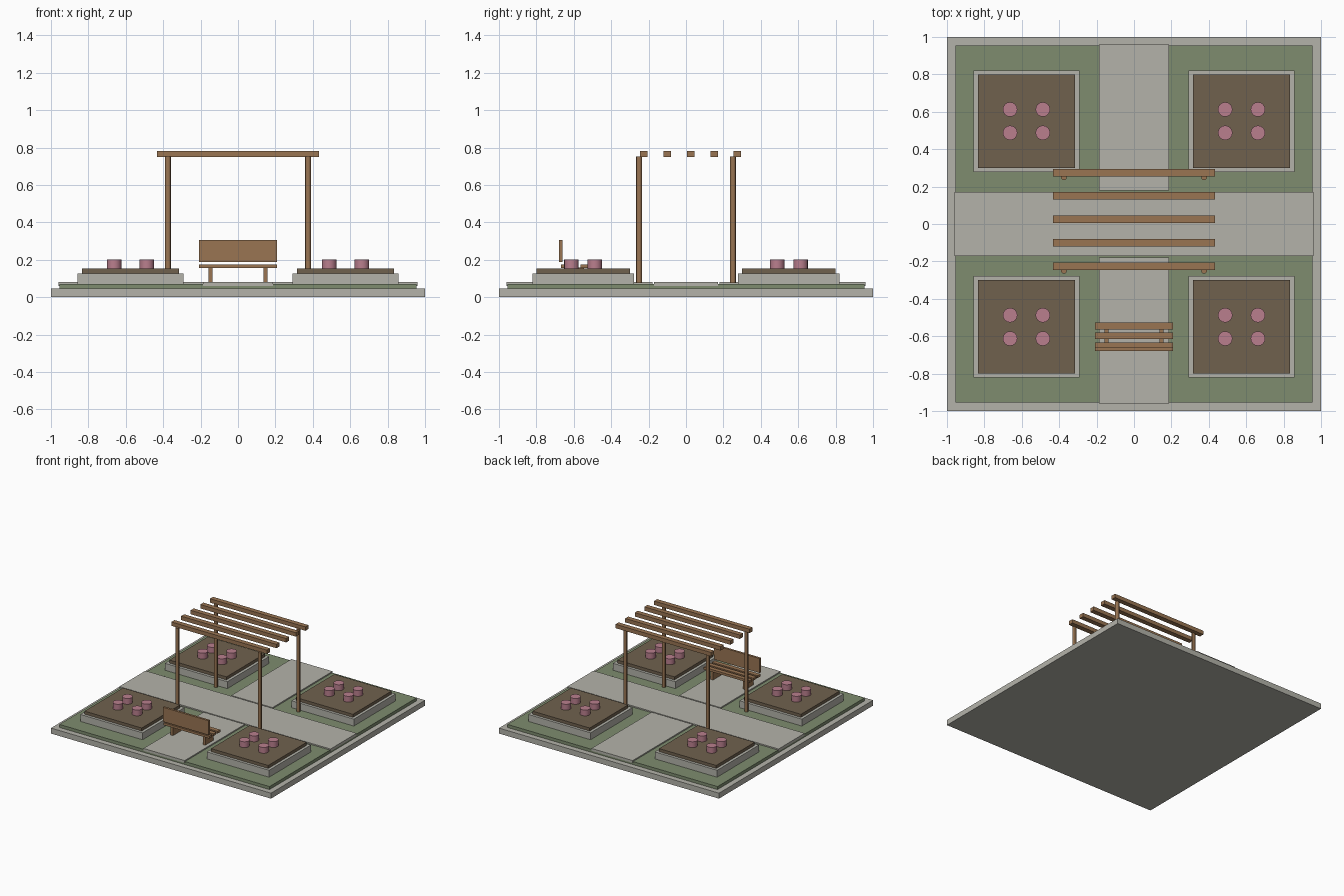
import bpy

if "Cube" in bpy.data.objects:
    bpy.data.objects.remove(bpy.data.objects["Cube"])


def material(name, rgb):
    m = bpy.data.materials.new(name)
    m.diffuse_color = (*rgb, 1)
    m.use_nodes = True
    m.node_tree.nodes["Principled BSDF"].inputs["Base Color"].default_value = m.diffuse_color
    return m


STONE = material("pale_stone", (0.456, 0.450, 0.400))
GRASS = material("grass_green", (0.209, 0.265, 0.159))
SOIL = material("brown_soil", (0.162, 0.120, 0.076))
WOOD = material("warm_wood", (0.320, 0.178, 0.086))
PINK = material("pink_petals", (0.491, 0.212, 0.270))


def finish(name, mat):
    ob = bpy.context.object
    ob.name = name
    ob.data.materials.append(mat)
    return ob


def box(name, mat, x, y, z):
    """Box from (min, max) ranges on each axis."""
    bpy.ops.mesh.primitive_cube_add(
        size=1, location=[(a + b) / 2 for a, b in (x, y, z)])
    ob = finish(name, mat)
    ob.scale = [b - a for a, b in (x, y, z)]
    bpy.ops.object.transform_apply(location=False, rotation=False, scale=True)
    return ob


def cylinder(name, mat, x, y, z, radius, sides):
    bpy.ops.mesh.primitive_cylinder_add(
        vertices=sides, radius=radius, depth=z[1] - z[0],
        location=(x, y, (z[0] + z[1]) / 2))
    ob = finish(name, mat)
    bpy.ops.object.shade_smooth_by_angle()
    return ob


# Ground slab and lawn
box("base_slab", STONE, (-1, 1), (-1, 1), (0, 0.045))
box("lawn", GRASS, (-0.955, 0.955), (-0.955, 0.955), (0.045, 0.07))

# Crossing paths, with narrow joints between them
box("cross_path", STONE, (-0.96, 0.96), (-0.17, 0.17), (0.06, 0.08))
box("back_path", STONE, (-0.187, 0.187), (0.18, 0.96), (0.06, 0.08))
box("front_path", STONE, (-0.187, 0.187), (-0.96, -0.18), (0.06, 0.08))

# Four raised beds with flowers
for sx in (-1, 1):
    for sy in (-1, 1):
        cx, cy = 0.575 * sx, 0.55 * sy
        box("planter_wall", STONE, (cx - 0.283, cx + 0.283),
            (cy - 0.272, cy + 0.272), (0.065, 0.127))
        box("planter_soil", SOIL, (cx - 0.26, cx + 0.26),
            (cy - 0.25, cy + 0.25), (0.12, 0.152))
        for dx in (-0.0875, 0.0875):
            for dy in (-0.0625, 0.0625):
                cylinder("flower", PINK, cx + dx, cy + dy,
                         (0.145, 0.2), 0.039, 16)

# Pergola posts and rafters
for px in (-0.375, 0.375):
    for py in (-0.25, 0.25):
        cylinder("pergola_post", WOOD, px, py, (0.075, 0.752), 0.016, 12)
for i in range(5):
    y = -0.225 + 0.125 * i
    box("pergola_rafter", WOOD, (-0.434, 0.434),
        (y - 0.02, y + 0.02), (0.748, 0.78))

# Bench
for y in (-0.545, -0.598, -0.651):
    box("bench_seat_slat", WOOD, (-0.208, 0.208),
        (y - 0.018, y + 0.018), (0.155, 0.174))
box("bench_back", WOOD, (-0.208, 0.208), (-0.678, -0.66), (0.187, 0.305))
for x in (-0.147, 0.147):
    box("bench_leg", WOOD, (x - 0.011, x + 0.011), (-0.65, -0.545), (0.075, 0.158))
